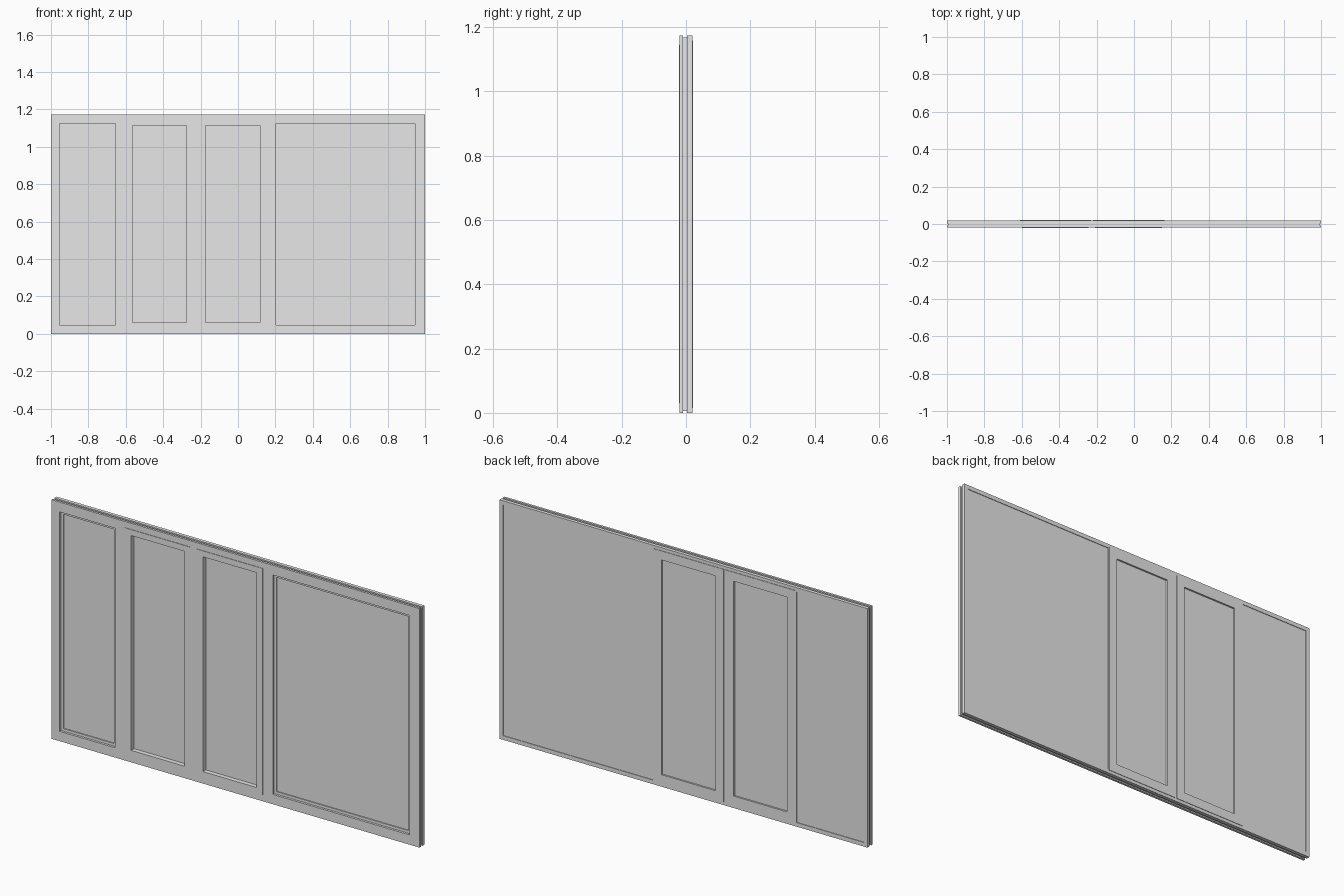
import bpy, bmesh

cube = bpy.data.objects.get("Cube")
if cube:
    bpy.data.objects.remove(cube, do_unlink=True)

grey = bpy.data.materials.new("light grey")
grey.use_nodes = True
grey.diffuse_color = (0.8, 0.8, 0.8, 1)
grey.node_tree.nodes["Principled BSDF"].inputs["Base Color"].default_value = (0.8, 0.8, 0.8, 1)


def plate(name, rect, y0, y1, holes=()):
    """Flat upright board with rectangular holes; rects are (x0, x1, z0, z1)."""
    xs = sorted({v for r in (rect, *holes) for v in r[:2]})
    zs = sorted({v for r in (rect, *holes) for v in r[2:]})
    bm = bmesh.new()
    grid = {(x, z): bm.verts.new((x, y0, z)) for x in xs for z in zs}
    for xa, xb in zip(xs, xs[1:]):
        for za, zb in zip(zs, zs[1:]):
            cx, cz = (xa + xb) / 2, (za + zb) / 2
            if any(h[0] < cx < h[1] and h[2] < cz < h[3] for h in holes):
                continue
            bm.faces.new([grid[p] for p in ((xa, za), (xb, za), (xb, zb), (xa, zb))])
    bmesh.ops.delete(bm, geom=[v for v in bm.verts if not v.link_faces], context='VERTS')
    ext = bmesh.ops.extrude_face_region(bm, geom=bm.faces[:], use_keep_orig=True)
    moved = [g for g in ext["geom"] if isinstance(g, bmesh.types.BMVert)]
    bmesh.ops.translate(bm, verts=moved, vec=(0, y1 - y0, 0))
    bmesh.ops.recalc_face_normals(bm, faces=bm.faces[:])
    mesh = bpy.data.meshes.new(name)
    bm.to_mesh(mesh)
    bm.free()
    mesh.materials.append(grey)
    obj = bpy.data.objects.new(name, mesh)
    bpy.context.collection.objects.link(obj)
    return obj


def inset(r, d):
    return (r[0] + d, r[1] - d, r[2] + d, r[3] - d)


H = 1.174
outer = (-1, 1, 0, H)

# Openings: two fixed side lights and two middle sashes
fixed = {"narrow": (-0.955, -0.655, 0.048, 1.126), "wide": (0.203, 0.946, 0.048, 1.126)}
sashes = {"first": (-0.565, -0.275, 0.06, 1.115), "second": (-0.175, 0.117, 0.06, 1.115)}
front_holes = [*fixed.values(), *sashes.values()]

# Layered frame with a groove round its edge
plate("front_frame", outer, -0.02, -0.009, front_holes)
plate("frame_core", inset(outer, 0.006), -0.009, 0.003,
      [inset(r, 0.013) for r in fixed.values()] + list(sashes.values()))
back_fixed = {"narrow": (-0.98, -0.615, 0.02, H - 0.02), "wide": (0.165, 0.98, 0.02, H - 0.02)}
plate("back_frame", outer, 0.003, 0.02, [*back_fixed.values(), *sashes.values()])

# Fixed panes, almost flush with the back
for side, r in fixed.items():
    plate(side + "_pane", inset(r, 0.013), -0.004, 0.003)
    plate(side + "_back_panel", back_fixed[side], 0.003, 0.017)

# Middle sashes: raised trims on both faces around a recessed pane
for order, r in sashes.items():
    x0, x1, z0, z1 = r
    plate(order + "_sash_front_trim", (x0 - 0.034, x1 + 0.032, 0.03, H - 0.03), -0.0225, -0.02, [r])
    plate(order + "_sash_back_trim", (x0 - 0.045, x1 + 0.045, 0.015, H - 0.015), 0.02, 0.0225, [r])
    plate(order + "_sash_pane", r, 0.0, 0.014)
